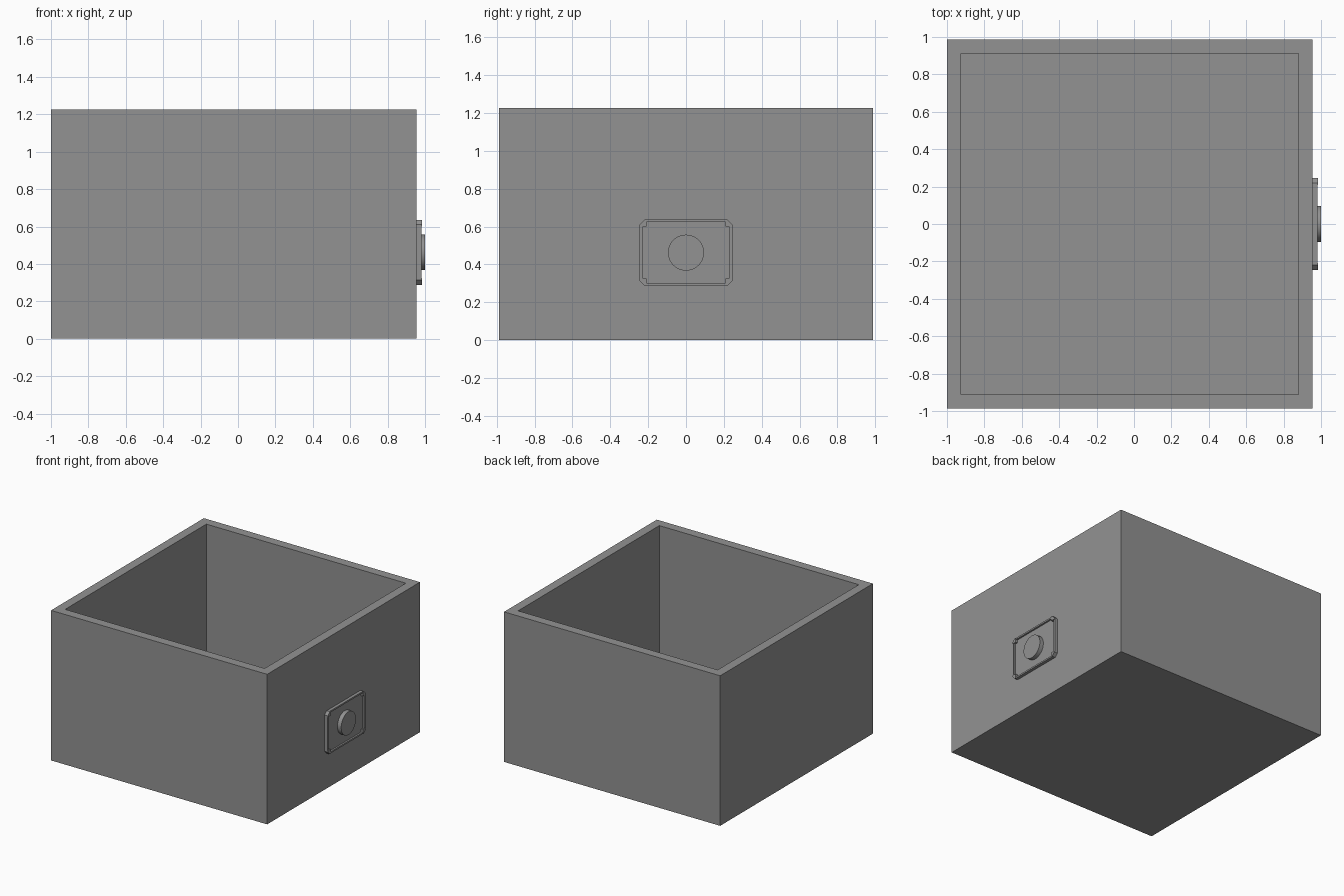
import bpy, bmesh, math

if "Cube" in bpy.data.objects:
    bpy.data.objects.remove(bpy.data.objects["Cube"])

BX0, BX1, BY, BH = -1.0, 0.955, 0.987, 1.227   # box extents
WALL = 0.075
ZC = 0.462                                     # height of the plate centre
HY, HZ = 0.245, 0.174                          # plate half sizes
BACK = BX1 - 0.005                             # plate parts sink slightly into the wall

grey = bpy.data.materials.new("dark_grey")
grey.diffuse_color = (0.288, 0.288, 0.288, 1)
grey.use_nodes = True
grey.node_tree.nodes["Principled BSDF"].inputs["Base Color"].default_value = grey.diffuse_color


def finish(name, bm):
    bmesh.ops.recalc_face_normals(bm, faces=bm.faces)
    me = bpy.data.meshes.new(name)
    bm.to_mesh(me)
    bm.free()
    me.materials.append(grey)
    ob = bpy.data.objects.new(name, me)
    bpy.context.collection.objects.link(ob)
    return ob


def octagon(hy, hz, c):
    return [(hy, -hz + c), (hy, hz - c), (hy - c, hz), (-hy + c, hz),
            (-hy, hz - c), (-hy, -hz + c), (-hy + c, -hz), (hy - c, -hz)]


def lofted(name, loops):
    """Join a series of equal-length point loops; cap the first and last."""
    bm = bmesh.new()
    rings = [[bm.verts.new(p) for p in loop] for loop in loops]
    for a, b in zip(rings, rings[1:]):
        for i in range(len(a)):
            j = (i + 1) % len(a)
            bm.faces.new((a[i], a[j], b[j], b[i]))
    bm.faces.new(rings[0])
    bm.faces.new(rings[-1])
    return finish(name, bm)


def at_x(pts, x):
    return [(x, y, ZC + z) for y, z in pts]


def rect(inset, z):
    x0, x1, y = BX0 + inset, BX1 - inset, BY - inset
    return [(x0, -y, z), (x1, -y, z), (x1, y, z), (x0, y, z)]


# open box: outer wall, rim, inner wall and floor
lofted("open_box", [rect(0, 0), rect(0, BH), rect(WALL, BH), rect(WALL, WALL)])

# wall plate with a raised rim around a recessed panel
outer = octagon(HY, HZ, 0.026)
inner = octagon(HY - 0.017, HZ - 0.013, 0.02)
lofted("wall_plate", [at_x(outer, BACK), at_x(outer, 0.98),
                      at_x(inner, 0.98), at_x(inner, 0.966)])

# four corner guards, a little prouder than the rim
S, C = 0.037, 0.026
guard = [(HY - S, HZ - S), (HY, HZ - S), (HY, HZ - C), (HY - C, HZ), (HY - S, HZ)]
for sy in (-1, 1):
    for sz in (-1, 1):
        pts = [(sy * y, sz * z) for y, z in guard]
        lofted("corner_guard", [at_x(pts, BACK), at_x(pts, 0.984)])

# round button
N = 48
circle = [(0.095 * math.cos(2 * math.pi * i / N), 0.095 * math.sin(2 * math.pi * i / N))
          for i in range(N)]
button = lofted("button", [at_x(circle, 0.96), at_x(circle, 1.0)])
button.select_set(True)
bpy.context.view_layer.objects.active = button
bpy.ops.object.shade_smooth_by_angle()
